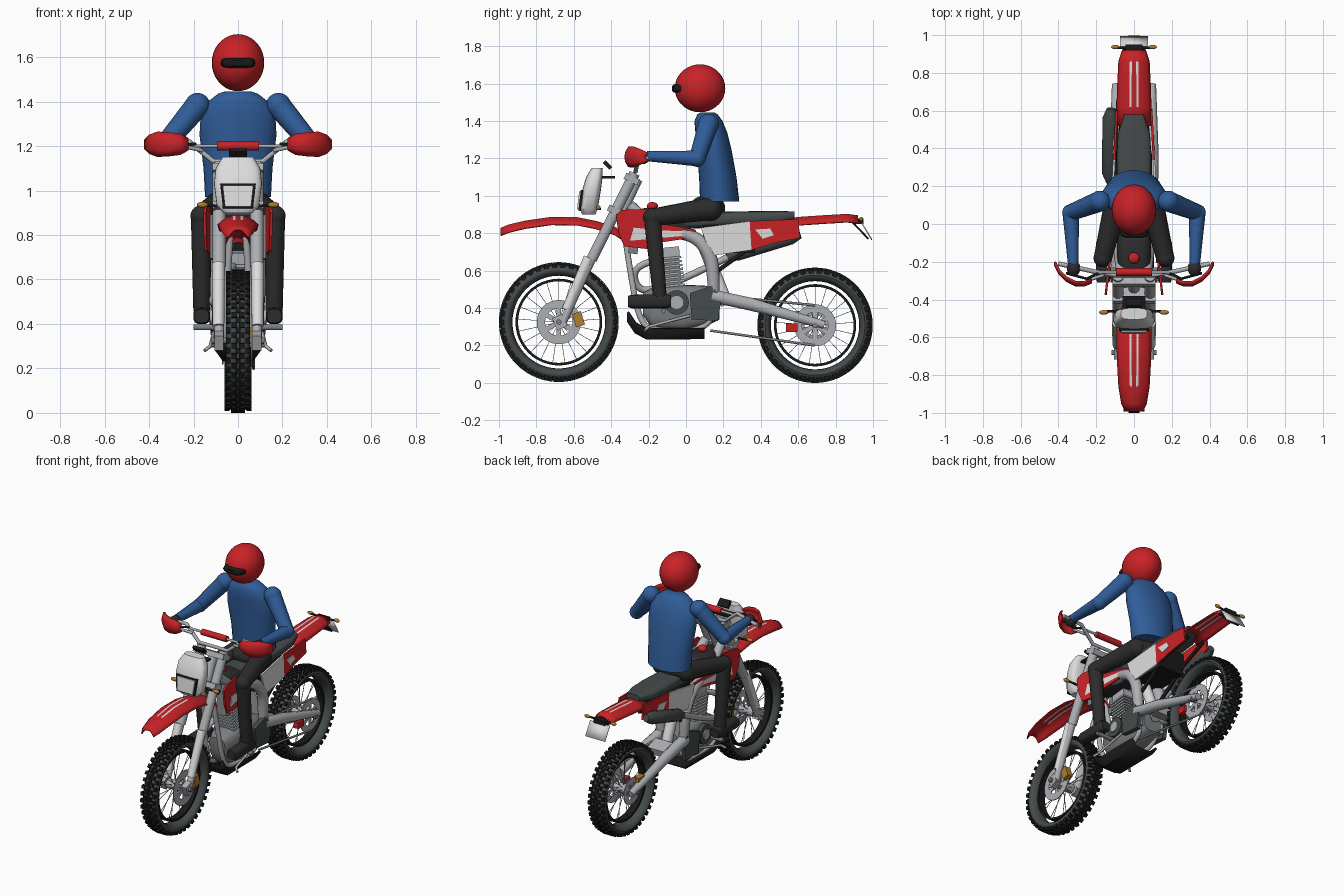
import bpy, bmesh, math
from mathutils import Matrix, Vector

if "Cube" in bpy.data.objects:
    bpy.data.objects.remove(bpy.data.objects["Cube"], do_unlink=True)


def material(name, *rgb):
    mat = bpy.data.materials.new(name)
    mat.use_nodes = True
    colour = (*rgb, 1)
    mat.diffuse_color = colour
    mat.node_tree.nodes["Principled BSDF"].inputs["Base Color"].default_value = colour
    return mat


red = material("red_plastic", .58, .016, .02)
blue = material("blue_jersey", .03, .11, .32)
black = material("black", .01, .01, .01)
charcoal = material("charcoal_cloth", .025, .025, .025)
grey = material("rubber_grey", .06, .07, .07)
white = material("white_plastic", .72, .72, .72)
silver = material("silver_metal", .42, .43, .45)
engine_grey = material("engine_grey", .2, .21, .22)
gold = material("gold", .42, .21, .03)


def add_mesh(name, mesh, mats, mirror=False, solid=0, smooth=True):
    """Place a mesh in the scene with shading and modifiers."""
    for mat in mats if isinstance(mats, (list, tuple)) else [mats]:
        mesh.materials.append(mat)
    for poly in mesh.polygons:
        poly.use_smooth = smooth
    if smooth:
        mesh.set_sharp_from_angle(angle=math.radians(40))
    obj = bpy.data.objects.new(name, mesh)
    bpy.context.scene.collection.objects.link(obj)
    if mirror:
        obj.modifiers.new("mirror", "MIRROR").use_mirror_merge = False
    if solid:
        mod = obj.modifiers.new("thickness", "SOLIDIFY")
        mod.thickness, mod.offset = solid, 0
    return obj


def finish(name, bm, mats, **kw):
    bmesh.ops.remove_doubles(bm, verts=bm.verts, dist=.0001)
    bmesh.ops.recalc_face_normals(bm, faces=bm.faces)
    mesh = bpy.data.meshes.new(name)
    bm.to_mesh(mesh)
    bm.free()
    return add_mesh(name, mesh, mats, **kw)


def frame(loc, size, tilt=0):
    """Matrix for a unit shape, tilted about x."""
    return Matrix.Translation(loc) @ Matrix.Rotation(tilt, 4, "X") @ Matrix.Diagonal((*size, 1))


def boxes(name, frames, mat, **kw):
    bm = bmesh.new()
    for m in frames:
        bmesh.ops.create_cube(bm, size=1, matrix=m)
    mesh = bpy.data.meshes.new(name)
    bm.to_mesh(mesh)
    bm.free()
    return add_mesh(name, mesh, mat, smooth=False, **kw)


def ball(name, loc, radii, mat, **kw):
    bm = bmesh.new()
    bmesh.ops.create_uvsphere(bm, u_segments=28, v_segments=18, radius=1, matrix=frame(loc, radii))
    return finish(name, bm, mat, **kw)


def tube(name, points, radii, mat, curved=False, **kw):
    """Round bar through points; radii is one value or one per point."""
    if not isinstance(radii, (list, tuple)):
        radii = [radii] * len(points)
    curve = bpy.data.curves.new(name, "CURVE")
    curve.dimensions, curve.bevel_depth, curve.bevel_resolution = "3D", 1, 3
    curve.use_fill_caps = True
    spline = curve.splines.new("NURBS" if curved else "POLY")
    spline.points.add(len(points) - 1)
    for point, co, r in zip(spline.points, points, radii):
        point.co, point.radius = (*co, 1), r
    if curved:
        spline.order_u, spline.use_endpoint_u, spline.resolution_u = 3, True, 6
    temp = bpy.data.objects.new(name + "_path", curve)
    mesh = bpy.data.meshes.new_from_object(temp)
    bpy.data.objects.remove(temp)
    mesh.materials.clear()
    return add_mesh(name, mesh, mat, **kw)


def skin(bm, rings, closed):
    grid = [[bm.verts.new(p) for p in ring] for ring in rings]
    count = len(grid[0])
    for a, b in zip(grid, grid[1:]):
        for i in range(count if closed else count - 1):
            j = (i + 1) % count
            bm.faces.new((a[i], a[j], b[j], b[i]))
    return grid


def loft(name, stations, axis, mat, x=0, n=28, power=1, **kw):
    """Rounded body; each station is position, centre, half width, half depth."""
    rings = []
    for pos, mid, rx, rd in stations:
        ring = []
        for k in range(n):
            c, s = math.cos(math.tau * k / n), math.sin(math.tau * k / n)
            u = x + rx * math.copysign(abs(c) ** power, c)
            v = mid + rd * math.copysign(abs(s) ** power, s)
            ring.append((u, v, pos) if axis == "z" else (u, pos, v))
        rings.append(ring)
    bm = bmesh.new()
    grid = skin(bm, rings, True)
    bm.faces.new(grid[0])
    bm.faces.new(grid[-1])
    return finish(name, bm, mat, **kw)


def lathe(name, profile, y, z, mat, n=48, **kw):
    """Spin a closed profile of (radius, x) about the x axis."""
    rings = [[(x, y + r * math.cos(math.tau * k / n), z + r * math.sin(math.tau * k / n))
              for k in range(n)] for r, x in profile + profile[:1]]
    bm = bmesh.new()
    skin(bm, rings, True)
    return finish(name, bm, mat, **kw)


def washer(name, inner, outer, x0, x1, y, z, mat, **kw):
    return lathe(name, [(inner, x0), (outer, x0), (outer, x1), (inner, x1)], y, z, mat, **kw)


def panel(name, outline, x_at, mat, solid=.012):
    """Mirrored side plate with a (y, z) outline."""
    bm = bmesh.new()
    bm.faces.new([bm.verts.new((x_at(y), y, z)) for y, z in outline])
    bmesh.ops.triangulate(bm, faces=bm.faces)
    return finish(name, bm, mat, mirror=True, solid=solid, smooth=False)


def sheet(name, rows, mats, solid=.01, rule=None, **kw):
    bm = bmesh.new()
    skin(bm, rows, False)
    for face in bm.faces:
        face.material_index = int(bool(rule and rule(face.calc_center_median())))
    return finish(name, bm, mats, solid=solid, **kw)


def fender(name, stations, drop, low, high):
    """Arched mudguard with two white stripes between y values low and high."""
    across = (-1, -.8, -.5, -.27, -.14, .14, .27, .5, .8, 1)
    rows = [[(t * w, y, z - drop * abs(t) ** 2.5) for t in across] for y, z, w in stations]
    sheet(name, rows, [red, white], .008, lambda c: low < c.y < high and .012 < abs(c.x) < .024)


def wheel(name, y, z, r, w):
    spin = [Matrix.Translation((0, y, z)) @ Matrix.Rotation(math.tau * k / 42, 4, "X") for k in range(42)]
    ring = [math.tau * k / 16 for k in range(16)]
    lathe(name + "_tyre", [(r - .041 + .031 * math.cos(a), w * .47 * math.sin(a)) for a in ring], y, z, grey)
    knobs = []
    for k, m in enumerate(spin):
        half = m @ Matrix.Rotation(math.tau / 84, 4, "X")
        knobs += [m @ frame((x * w, 0, r - .008), (.024, .024, .016)) for x in (-.15, .15)]
        knobs += [half @ frame((0, 0, r - .007), (.022, .022, .014))]
        knobs += [half @ frame((x * w, 0, r - .019), (.022, .024, .022)) for x in (-.38, .38)]
    boxes(name + "_tread", knobs, black)
    washer(name + "_rim", r - .102, r - .088, -.025, .025, y, z, black)
    boxes(name + "_spokes", [m @ frame((x, 0, r / 2 - .04), (.003, .003, r - .11))
                             for m, x in zip(spin[::2], [-.012, .012] * 11)], silver)
    washer(name + "_hub", .008, .032, -.055, .055, y, z, silver)
    washer(name + "_axle", 0, .014, -.12, .12, y, z, engine_grey)


def disc(name, x, y, z, r):
    washer(name, r * .62, r, x - .003, x + .003, y, z, silver)
    boxes(name + "_arms", [Matrix.Translation((x, y, z)) @ Matrix.Rotation(math.tau * k / 6, 4, "X")
                           @ frame((0, 0, r * .4), (.006, .025, r * .55)) for k in range(6)], silver)


# Wheels, brakes and drive
wheel("front_wheel", -.68, .325, .32, .115)
wheel("rear_wheel", .69, .308, .308, .13)
disc("front_brake_disc", .062, -.68, .325, .118)
disc("rear_sprocket", .068, .69, .308, .112)
disc("rear_brake_disc", -.068, .69, .308, .09)
boxes("front_caliper", [frame((.07, -.575, .34), (.04, .05, .075), .3)], gold)
boxes("rear_caliper", [frame((-.075, .62, .36), (.04, .07, .05))], gold)
boxes("chain_guide", [frame((.07, .565, .295), (.035, .06, .045))], red)
for part, z0, z1 in (("upper", .47, .415), ("lower", .28, .2)):
    tube("chain_" + part, [(.07, .13, z0), (.07, .69, z1)], .007, engine_grey)

# Fork and steering
tube("fork_upper", [(.085, -.275, 1.12), (.085, -.505, .66)], .03, silver, mirror=True)
tube("fork_lower", [(.085, -.505, .66), (.085, -.665, .31)], [.024, .022], silver, mirror=True)
tube("fork_guard", [(.088, -.52, .67), (.088, -.64, .39)], [.029, .026], white, mirror=True)
boxes("fork_foot", [frame((.085, -.675, .325), (.04, .06, .07), .4)], silver, mirror=True)
boxes("fork_clamps", [frame((0, y, z), (.23, .08, .035), -.45) for y, z in ((-.29, 1.09), (-.38, .92))], silver)
tube("steering_stem", [(0, -.26, 1.09), (0, -.35, .9)], .03, silver)

# Handlebar, guards and instruments
tube("handlebar", [(-.4, -.21, 1.2), (-.22, -.25, 1.22), (-.11, -.27, 1.13), (.11, -.27, 1.13),
                   (.22, -.25, 1.22), (.4, -.21, 1.2)], .012, silver)
tube("crossbar_pad", [(-.095, -.255, 1.2), (.095, -.255, 1.2)], .021, red)
tube("crossbar", [(-.19, -.255, 1.2), (.19, -.255, 1.2)], .008, silver)
tube("lever", [(.19, -.26, 1.21), (.25, -.29, 1.205), (.36, -.26, 1.2)], .007, black, mirror=True)
tube("guard_bracket", [(.16, -.27, 1.18), (.25, -.3, 1.2)], .009, silver, mirror=True)
guard = ((.225, -.29, .025), (.26, -.305, .045), (.31, -.305, .052), (.36, -.28, .055), (.395, -.245, .042), (.418, -.2, .02))
sheet("hand_guard", [[(x, y - .02 * (1 - t * t), 1.208 + t * h) for t in (-1, -.5, 0, .5, 1)] for x, y, h in guard],
      red, mirror=True)
boxes("instrument", [frame((0, -.42, 1.165), (.08, .05, .02), -.8), frame((0, -.43, 1.1), (.12, .1, .012))], black)

# Headlight mask
loft("headlight_mask", [(.9, -.52, .065, .035), (.93, -.52, .095, .048), (1.03, -.505, .108, .05),
                        (1.1, -.49, .1, .044), (1.15, -.475, .07, .03)], "z", white, power=.6)
lamp = [(-.068, .92), (.068, .92), (.08, 1.03), (-.08, 1.03)]
for title, scale, shift, mat in (("lamp_frame", 1, 0, black), ("lamp_lens", .86, -.008, white)):
    ring = [(x * scale, z) for x, z in [(a, .975 + (b - .975) * scale) for a, b in lamp]]
    sheet(title, [[(x, -.562 + shift + (z - .975) * .12, z) for x, z in ring[:2]],
                  [(x, -.562 + shift + (z - .975) * .12, z) for x, z in ring[:1:-1]]], mat, .014, smooth=False)
tube("front_signal_stalk", [(.08, -.46, .93), (.17, -.465, .935)], .007, black, mirror=True)
ball("front_signal", (.16, -.468, .936), (.025, .012, .013), gold, mirror=True)

# Mudguards and tail
fender("front_mudguard", [(-.99, .825, .045), (-.95, .842, .065), (-.86, .864, .08), (-.72, .884, .088), (-.58, .882, .09),
                          (-.48, .862, .085), (-.38, .83, .07), (-.29, .77, .05)], .038, -.87, -.57)
fender("rear_mudguard", [(.52, .875, .09), (.62, .885, .09), (.74, .893, .086), (.86, .9, .08), (.92, .892, .06)],
       .04, .6, .87)
boxes("tail_light", [frame((0, .92, .865), (.09, .06, .03))], black)
sheet("plate_holder", [[(-.04, .88, .87), (.04, .88, .87)], [(-.04, .975, .77), (.04, .975, .77)]], black)
sheet("number_plate", [[(-.075, .94, .855), (.075, .94, .855)], [(-.075, .994, .765), (.075, .994, .765)]], white, .006)
tube("rear_signal_stalk", [(.02, .93, .87), (.11, .935, .875)], .007, black, mirror=True)
ball("rear_signal", (.1, .937, .875), (.022, .011, .012), gold, mirror=True)

# Tank, seat and bodywork
loft("seat", [(-.12, .87, .07, .05), (.05, .87, .08, .045), (.2, .875, .088, .04), (.35, .88, .092, .038),
              (.48, .885, .085, .034), (.58, .895, .05, .022)], "y", grey, power=.6)
loft("tank", [(-.31, .86, .06, .05), (-.22, .86, .09, .075), (-.08, .85, .09, .07), (.02, .84, .07, .05)], "y", charcoal, power=.7)
ball("fuel_cap", (0, -.18, .945), (.03, .03, .022), red)
shroud_x = lambda y: .105 - .12 * y
side_x = lambda y: .122 - .05 * y
panel("shroud", [(-.375, .9), (-.34, .925), (-.2, .93), (-.19, .86), (.05, .82), (.06, .78), (-.14, .75),
                 (-.2, .715), (-.33, .73), (-.36, .8)], shroud_x, red)
panel("shroud_stripe", [(-.28, .83), (-.12, .815), (.04, .808), (.03, .79), (-.22, .785), (-.3, .76)],
      lambda y: shroud_x(y) + .008, white, .004)
boxes("radiator", [frame((.085, -.27, .79), (.08, .05, .2), -.15)], engine_grey, mirror=True)
panel("side_panel", [(.08, .83), (.34, .865), (.35, .71), (.14, .68), (.1, .77)], side_x, white)
panel("tail_panel", [(.34, .865), (.6, .875), (.61, .775), (.48, .75), (.35, .71)], side_x, red)
panel("tail_stripe", [(.37, .82), (.45, .825), (.47, .79), (.41, .77)], lambda y: side_x(y) + .008, white, .004)
boxes("airbox", [frame((0, .23, .77), (.19, .28, .15))], black)

# Frame and rear suspension
tube("main_spar", [(.06, -.3, .95), (.075, -.15, .8), (.09, .03, .8), (.095, .13, .7), (.09, .15, .55), (.085, .15, .36)],
     [.03, .033, .034, .038, .035, .025], silver, curved=True, mirror=True)
tube("cradle", [(.03, -.34, .88), (.05, -.3, .6), (.06, -.25, .33), (.06, -.17, .275), (.06, .14, .28), (.07, .15, .4)],
     .016, silver, curved=True, mirror=True)
tube("subframe", [(.08, .17, .6), (.08, .38, .75), (.06, .6, .82)], .012, black, mirror=True)
tube("swingarm", [(.09, .14, .465), (.095, .35, .42), (.095, .74, .31)], [.036, .036, .022], silver, mirror=True)
boxes("swingarm_brace", [frame((0, .28, .43), (.18, .1, .05), -.28)], silver)
tube("shock", [(0, .1, .72), (0, .22, .42)], .035, white)

# Engine and exhaust
loft("crankcase", [(-.23, .42, .06, .06), (-.18, .4, .085, .11), (-.02, .4, .1, .125), (.1, .41, .095, .11), (.18, .42, .07, .08)],
     "y", engine_grey, power=.6, n=24)
washer("clutch_cover", 0, .065, -.118, .118, -.05, .43, grey)
washer("cover_cap", 0, .035, -.126, .126, -.05, .43, silver)
panel("sprocket_cover", [(.02, .48), (.14, .52), (.19, .45), (.17, .33), (.03, .34)], lambda y: .105, grey, .03)
boxes("cylinder_fins", [frame((0, -.07 - .02 * k / 7, .52 + .021 * k), (.13, .13, .012), .1) for k in range(8)], silver)
boxes("cylinder", [frame((0, -.08, .6), (.1, .1, .22), .1)], engine_grey)
boxes("cylinder_head", [frame((0, -.09, .7), (.11, .11, .05), .1)], silver)
tube("header_pipe", [(-.02, -.12, .66), (-.05, -.29, .64), (-.1, -.26, .48), (-.12, -.1, .52), (-.12, .08, .6), (-.125, .24, .68)],
     .019, silver, curved=True)
tube("muffler", [(-.125, .22, .67), (-.13, .27, .69), (-.125, .56, .78), (-.12, .61, .795)], [.022, .04, .042, .025], grey)
keel = ((-.31, .33), (-.27, .27), (-.21, .238), (.1, .24))
sheet("skid_plate", [[(x, y, z + lift) for x, lift in ((-.1, .05), (-.065, 0), (.065, 0), (.1, .05))] for y, z in keel], black, .014)
tube("foot_peg", [(.08, -.12, .385), (.2, -.12, .385)], .014, engine_grey, mirror=True)
tube("pedal", [(.11, .02, .36), (.125, -.2, .3), (.15, -.22, .28)], .008, silver, mirror=True)

# Rider
ball("helmet", (0, .075, 1.575), (.118, .135, .128), red)
loft("visor", [(-.075, 1.574, .045, .012), (-.065, 1.574, .068, .022), (-.03, 1.574, .078, .027), (.0, 1.574, .078, .027)],
     "y", black, power=.7)
loft("torso", [(.97, .18, .148, .105), (1.1, .17, .155, .1), (1.25, .15, .173, .093), (1.34, .135, .168, .085),
               (1.4, .12, .135, .075), (1.435, .115, .09, .055), (1.445, .115, .06, .04)], "z", blue)
ball("pelvis", (0, .115, .935), (.15, .095, .07), charcoal)
shoulder, elbow, wrist = (.182, .12, 1.383), (.335, .06, 1.2), (.322, -.21, 1.212)
tube("upper_arm", [shoulder, elbow], [.055, .044], blue, mirror=True)
tube("forearm", [elbow, wrist], [.044, .028], blue, mirror=True)
ball("shoulder", shoulder, (.056, .056, .056), blue, mirror=True)
ball("elbow", elbow, (.045, .045, .045), blue, mirror=True)
ball("glove", (.32, -.235, 1.205), (.036, .042, .036), charcoal, mirror=True)
hip, knee, ankle = (.09, .13, .93), (.165, -.18, .885), (.163, -.14, .46)
tube("thigh", [hip, knee], [.064, .048], charcoal, mirror=True)
tube("shin", [knee, ankle], [.047, .038], charcoal, mirror=True)
ball("hip", hip, (.064, .064, .064), charcoal, mirror=True)
ball("knee", knee, (.049, .049, .049), charcoal, mirror=True)
loft("boot", [(-.31, .435, .032, .03), (-.29, .435, .038, .036), (-.1, .437, .038, .038), (-.08, .437, .03, .03)],
     "y", charcoal, x=.163, power=.7, mirror=True)
